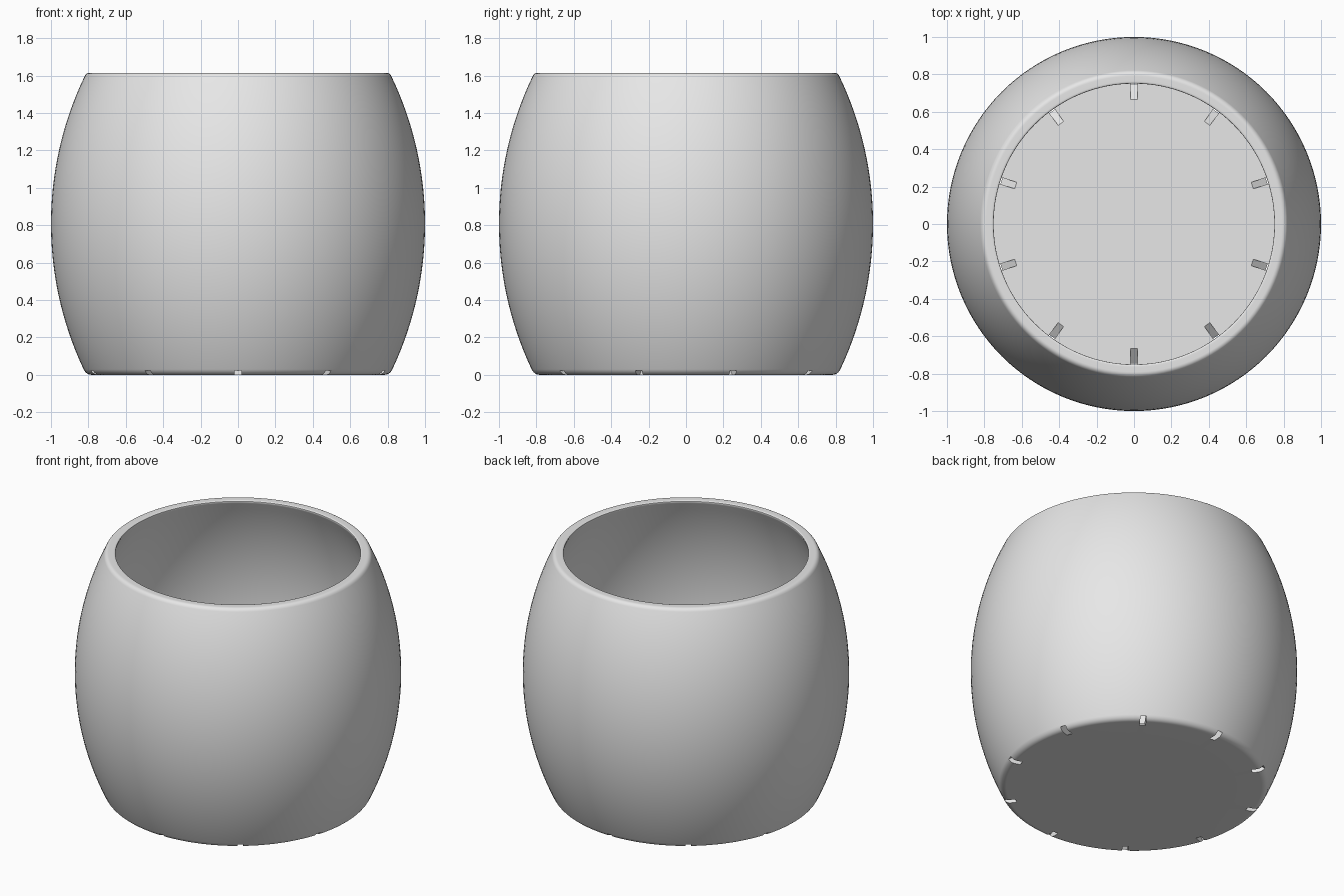
import bpy, bmesh, math
from mathutils import Matrix, Vector

HEIGHT = 1.615
ARC = 1.82          # radius of the bulging wall curve
WALL = 0.06
FLOOR = 0.06
SEGMENTS = 128
SLOTS = 10

if "Cube" in bpy.data.objects:
    bpy.data.objects.remove(bpy.data.objects["Cube"])

grey = bpy.data.materials.new("plain_grey")
grey.use_nodes = True
grey.diffuse_color = (0.8, 0.8, 0.8, 1)
grey.node_tree.nodes["Principled BSDF"].inputs["Base Color"].default_value = (0.8, 0.8, 0.8, 1)


def wall(z, inset=0.0):
    """Profile point on the bulging wall at height z."""
    dz = z - HEIGHT / 2
    return Vector((1 - ARC + math.sqrt((ARC - inset) ** 2 - dz * dz), 0, z))


def rounded(a, corner, b, steps=6):
    """Points of a rounded corner from a to b."""
    ts = [i / steps for i in range(steps + 1)]
    return [a * (1 - t) ** 2 + corner * 2 * t * (1 - t) + b * t * t for t in ts]


def wall_run(z0, z1, inset, steps=32):
    """Points strictly between two heights on the wall curve."""
    return [wall(z0 + (z1 - z0) * i / steps, inset) for i in range(1, steps)]


def make_object(name, bm):
    bmesh.ops.recalc_face_normals(bm, faces=bm.faces)
    mesh = bpy.data.meshes.new(name)
    bm.to_mesh(mesh)
    bm.free()
    mesh.materials.append(grey)
    obj = bpy.data.objects.new(name, mesh)
    bpy.context.collection.objects.link(obj)
    return obj


# Pot body: closed profile from the underside, over the rim, to the inner floor
f, rim = 0.03, 0.02
in_x = Vector((1, 0, 0))
base, top_out, top_in = wall(0), wall(HEIGHT), wall(HEIGHT, WALL)
floor_edge = wall(FLOOR, WALL)
profile = [Vector((0, 0, 0)), Vector((0.6, 0, 0))]
profile += rounded(base - in_x * f, base, wall(f))
profile += wall_run(f, HEIGHT - rim, 0)
profile += rounded(wall(HEIGHT - rim), top_out, top_out - in_x * rim)
profile += rounded(top_in + in_x * rim, top_in, wall(HEIGHT - rim, WALL))
profile += wall_run(HEIGHT - rim, FLOOR, WALL)
profile += [floor_edge, Vector((0.6, 0, FLOOR)), Vector((0, 0, FLOOR))]

bm = bmesh.new()
verts = [bm.verts.new(p) for p in profile]
edges = [bm.edges.new(pair) for pair in zip(verts, verts[1:])]
bmesh.ops.spin(bm, geom=verts + edges, axis=(0, 0, 1), cent=(0, 0, 0),
               angle=math.tau, steps=SEGMENTS)
bmesh.ops.remove_doubles(bm, verts=bm.verts, dist=0.0001)
pot = make_object("pot_body", bm)

# Drainage slots: slanted channels from the inner floor out to the base edge
bm = bmesh.new()
section = [(0.585, 0.12), (0.69, 0.12), (0.89, -0.03), (0.785, -0.03)]
half = 0.018
for i in range(SLOTS):
    turn = Matrix.Rotation(math.pi / 2 + math.tau * i / SLOTS, 3, "Z")
    sides = [[bm.verts.new(turn @ Vector((r, y, z))) for r, z in section]
             for y in (-half, half)]
    bm.faces.new(sides[0])
    bm.faces.new(sides[1][::-1])
    for k in range(4):
        n = (k + 1) % 4
        bm.faces.new((sides[0][k], sides[1][k], sides[1][n], sides[0][n]))
cutter = make_object("slot_cutter", bm)
cutter.hide_render = True

cut = pot.modifiers.new("drain_slots", "BOOLEAN")
cut.operation = "DIFFERENCE"
cut.solver = "EXACT"
cut.object = cutter

bpy.ops.object.select_all(action="DESELECT")
bpy.context.view_layer.objects.active = pot
pot.select_set(True)
bpy.ops.object.modifier_apply(modifier=cut.name)
bpy.data.objects.remove(cutter)

# Smooth walls with crisp slot and floor edges
bpy.ops.object.shade_smooth_by_angle(angle=math.radians(30))
weighted = pot.modifiers.new("even_shading", "WEIGHTED_NORMAL")
weighted.keep_sharp = True
